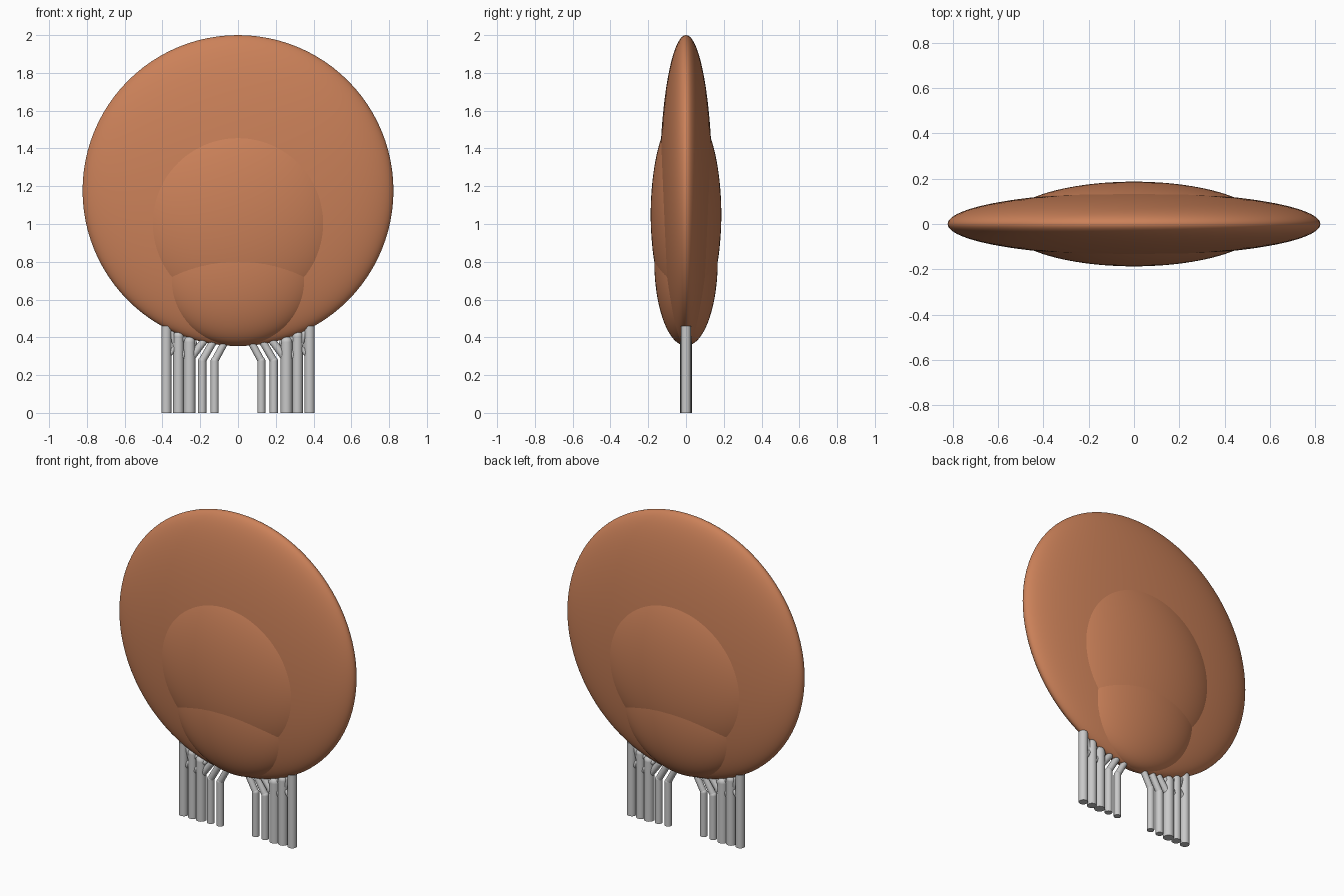
import bpy
from mathutils import Vector

cube = bpy.data.objects.get("Cube")
if cube:
    bpy.data.objects.remove(cube, do_unlink=True)


def make_material(name, color):
    mat = bpy.data.materials.new(name)
    mat.use_nodes = True
    mat.diffuse_color = color
    mat.node_tree.nodes["Principled BSDF"].inputs["Base Color"].default_value = color
    return mat


copper = make_material("copper orange", (0.60, 0.22, 0.10, 1))
grey = make_material("light grey", (0.58, 0.58, 0.58, 1))


def finish(name, mat):
    obj = bpy.context.object
    obj.name = name
    obj.data.materials.append(mat)
    bpy.ops.object.shade_smooth_by_angle()
    return obj


def ellipsoid(name, z, radius, depth):
    # The poles point along y so the rim stays perfectly round
    bpy.ops.mesh.primitive_uv_sphere_add(segments=96, ring_count=48, radius=1,
                                         rotation=(1.570796, 0, 0))
    bpy.ops.object.transform_apply(location=False, rotation=True, scale=False)
    obj = finish(name, copper)
    obj.location.z = z
    obj.scale = (radius, depth, radius)


def rod(name, start, end, radius, round_end=True):
    # Straight rod in the xz plane, with a ball closing its upper end
    a, b = Vector((start[0], 0, start[1])), Vector((end[0], 0, end[1]))
    axis = b - a
    bpy.ops.mesh.primitive_cylinder_add(vertices=24, radius=radius, depth=axis.length,
                                        location=(a + b) / 2)
    bpy.context.object.rotation_euler = axis.to_track_quat('Z', 'Y').to_euler()
    finish(name, grey)
    if round_end:
        bpy.ops.mesh.primitive_uv_sphere_add(segments=24, ring_count=12,
                                             radius=radius, location=b)
        finish(name + "_tip", grey)


# Flat round body with two overlapping bulges on both faces
ellipsoid("body_disc", 1.177, 0.823, 0.14)
ellipsoid("middle_bulge", 1.05, 0.57, 0.187)
ellipsoid("lower_bulge", 0.803, 0.448, 0.168)

# Leg: x, straight height, radius
LEGS = [(0.379, 0.46, 0.027), (0.315, 0.405, 0.028), (0.257, 0.375, 0.031),
        (0.19, 0.275, 0.022), (0.124, 0.275, 0.021)]
# Branch: start, end, radius
BRANCHES = [((0.19, 0.275), (0.135, 0.37), 0.02),
            ((0.124, 0.275), (0.075, 0.365), 0.019),
            ((0.257, 0.28), (0.185, 0.375), 0.02),
            ((0.315, 0.28), (0.235, 0.37), 0.018),
            ((0.315, 0.30), (0.35, 0.42), 0.014),
            ((0.365, 0.31), (0.29, 0.39), 0.015)]

for side, sign in (("left", 1), ("right", -1)):
    for i, (x, top, radius) in enumerate(LEGS, 1):
        rod(f"{side}_leg_{i}", (sign * x, 0), (sign * x, top), radius, i > 1)
    for i, (start, end, radius) in enumerate(BRANCHES, 1):
        rod(f"{side}_branch_{i}", (sign * start[0], start[1]),
            (sign * end[0], end[1]), radius)
